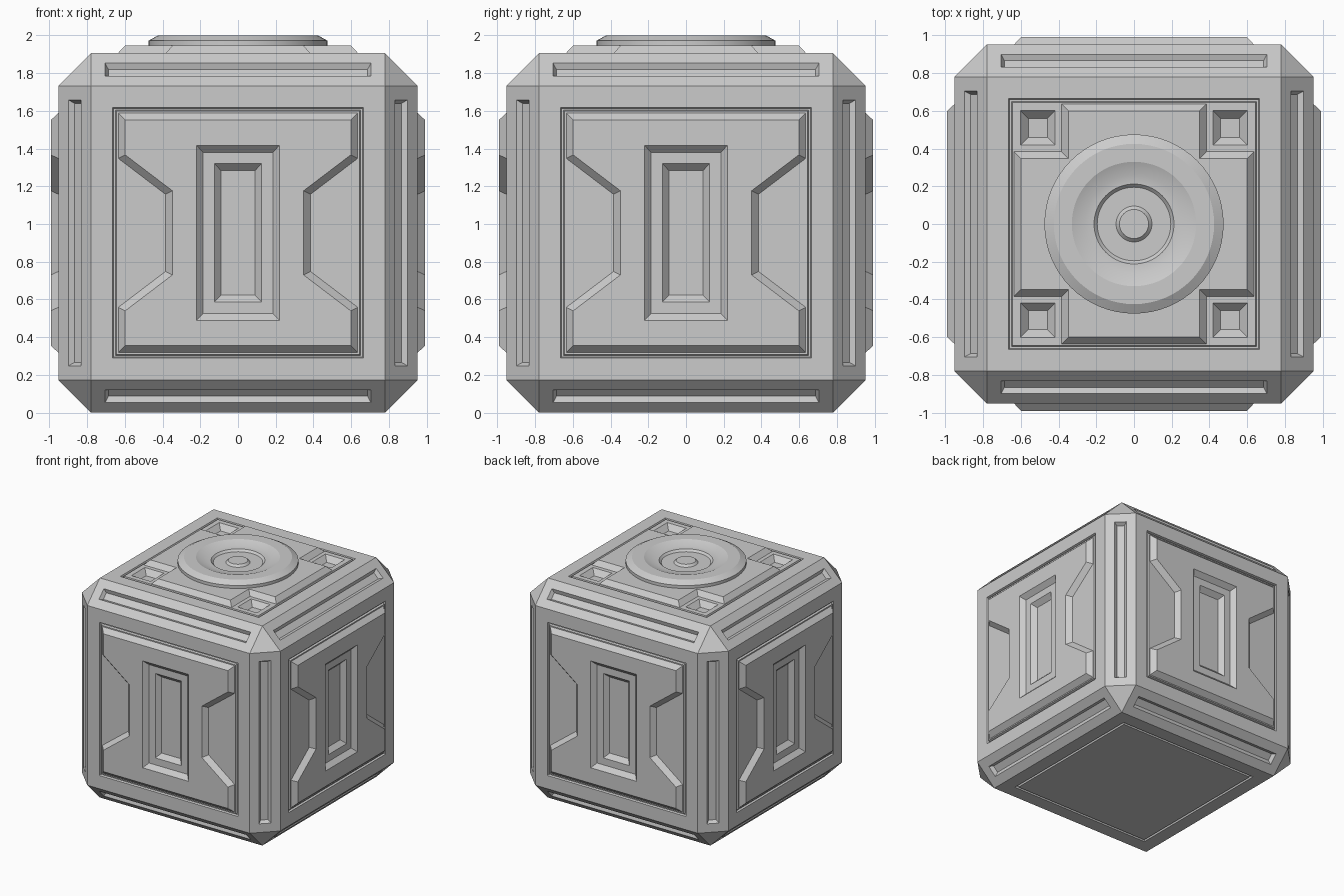
import bpy, bmesh, math
from mathutils import Matrix, Vector

if "Cube" in bpy.data.objects:
    bpy.data.objects.remove(bpy.data.objects["Cube"])

H = 0.953            # half size of the body
RAISE = 0.04         # height of the raised plates
TAPER = 0.037        # sloped border width of plates


def make_object(name, bm):
    bmesh.ops.recalc_face_normals(bm, faces=bm.faces[:])
    mesh = bpy.data.meshes.new(name)
    bm.to_mesh(mesh)
    bm.free()
    ob = bpy.data.objects.new(name, mesh)
    bpy.context.collection.objects.link(ob)
    return ob


def loft(bm, levels, mat):
    """Closed solid through a stack of (2D outline, height) levels."""
    loops = [[bm.verts.new(mat @ Vector((u, v, w))) for u, v in pts] for pts, w in levels]
    for a, b in zip(loops, loops[1:]):
        n = len(a)
        for i in range(n):
            bm.faces.new((a[i], a[(i + 1) % n], b[(i + 1) % n], b[i]))
    bm.faces.new(loops[0][::-1])
    bm.faces.new(loops[-1])


def rect(hu, hv, cu=0, cv=0):
    return [(cu - hu, cv - hv), (cu + hu, cv - hv), (cu + hu, cv + hv), (cu - hu, cv + hv)]


def circle(r, n=64):
    return [(r * math.cos(2 * math.pi * i / n), r * math.sin(2 * math.pi * i / n)) for i in range(n)]


def inset(pts, d):
    """Mitred inward offset of a counter-clockwise outline."""
    out = []
    for i, p in enumerate(pts):
        p = Vector(p)
        e1 = (p - Vector(pts[i - 1])).normalized()
        e2 = (Vector(pts[(i + 1) % len(pts)]) - p).normalized()
        n1, n2 = Vector((-e1.y, e1.x)), Vector((-e2.y, e2.x))
        out.append(tuple(p + (n1 + n2) * d / (1 + n1.dot(n2))))
    return out


def mirror4(quarter):
    """Complete an outline from its first-quadrant points (counter-clockwise)."""
    q2 = [(-u, v) for u, v in reversed(quarter)]
    q3 = [(-u, -v) for u, v in quarter]
    q4 = [(u, -v) for u, v in reversed(quarter)]
    return quarter + q2 + q3 + q4


def plate(bm, outline, mat):
    loft(bm, [(outline, H - 0.012), (outline, H), (inset(outline, TAPER), H + RAISE)], mat)


def cut(ob, cutter):
    mod = ob.modifiers.new("cut", 'BOOLEAN')
    mod.operation = 'DIFFERENCE'
    mod.solver = 'EXACT'
    mod.object = cutter


top = Matrix.Translation((0, 0, H))
sides = [top @ Matrix.Rotation(k * math.pi / 2, 4, 'Z') @ Matrix.Rotation(math.pi / 2, 4, 'X')
         for k in range(4)]

# Body: chamfered cube with grooved chamfers and a thin frame groove on each face
bm = bmesh.new()
bmesh.ops.create_cube(bm, size=2 * H, matrix=top)
bmesh.ops.bevel(bm, geom=bm.edges[:], offset=0.173, segments=1, affect='EDGES', profile=0.5)
bm.normal_update()
main = [f for f in bm.faces if max(abs(c) for c in f.normal) > 0.99]
chamfers = [f for f in bm.faces if len(f.verts) == 4 and f not in main]


def inset_faces(faces, steps):
    for thickness, depth in steps:
        bmesh.ops.inset_individual(bm, faces=faces, thickness=thickness, depth=depth,
                                   use_even_offset=True)
        bm.normal_update()


inset_faces(chamfers, [(0.075, 0), (0.018, -0.03)])
inset_faces(main, [(0.115, 0), (0.006, -0.015), (0.008, 0), (0.006, 0.015)])
body = make_object("body", bm)

# Side plates: raised hourglass on each of the four sides
hourglass = mirror4([(0.385, 0.205), (0.635, 0.395), (0.635, 0.635)])
bm = bmesh.new()
for m in sides:
    plate(bm, hourglass, m)
side_plates = make_object("side_plates", bm)

# Slot cutter: two stepped recesses in the middle of each side
bm = bmesh.new()
for m in sides:
    loft(bm, [(rect(0.22, 0.464), 1.05), (rect(0.22, 0.464), H + RAISE),
              (rect(0.185, 0.427), H + 0.003), (rect(0.125, 0.367), H + 0.003),
              (rect(0.09, 0.33), H - 0.035)], m)
slot_cutter = make_object("slot_cutter", bm)

# Pocket cutter: tapered square pockets at the corners of the top
bm = bmesh.new()
for sx in (-1, 1):
    for sy in (-1, 1):
        c = (0.51 * sx, 0.51 * sy)
        loft(bm, [(rect(0.092, 0.092, *c), 1.0), (rect(0.092, 0.092, *c), H),
                  (rect(0.05, 0.05, *c), H - 0.045)], top)
pocket_cutter = make_object("pocket_cutter", bm)

cut(side_plates, slot_cutter)
cut(body, slot_cutter)
cut(body, pocket_cutter)
for c in (slot_cutter, pocket_cutter):
    c.hide_render = True
    c.display_type = 'WIRE'

# Top plate: raised cross
bm = bmesh.new()
plate(bm, mirror4([(0.637, 0.384), (0.384, 0.384), (0.384, 0.637)]), top)
make_object("top_plate", bm)

# Top disc: dished ring with a small hub, given as (radius, height)
profile = [(0.475, 1.94), (0.475, 1.972), (0.425, 2.0), (0.33, 2.0), (0.26, 1.972), (0.212, 1.97),
           (0.195, 1.953), (0.095, 1.953), (0.077, 1.971)]
bm = bmesh.new()
loft(bm, [(circle(r), z) for r, z in profile], Matrix.Identity(4))
disc = make_object("top_disc", bm)
bpy.context.view_layer.objects.active = disc
disc.select_set(True)
bpy.ops.object.shade_smooth_by_angle(angle=math.radians(20))
